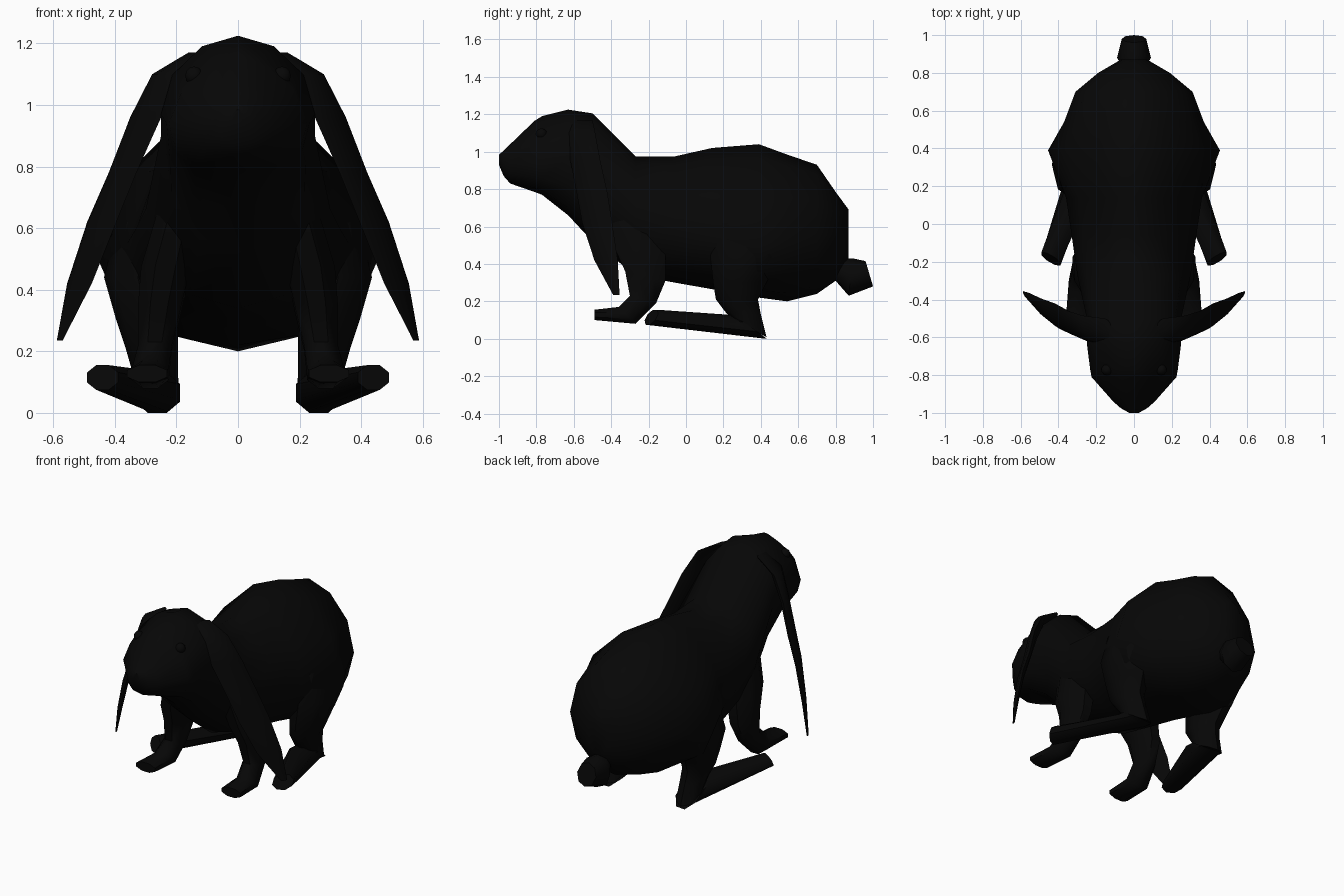
import bpy, bmesh, math
from mathutils import Vector as V

if "Cube" in bpy.data.objects:
    bpy.data.objects.remove(bpy.data.objects["Cube"])

fur = bpy.data.materials.new("black_fur")
fur.diffuse_color = (0.002, 0.002, 0.002, 1)
fur.use_nodes = True
fur.node_tree.nodes["Principled BSDF"].inputs["Base Color"].default_value = fur.diffuse_color


def finish(name, bm):
    bmesh.ops.recalc_face_normals(bm, faces=bm.faces)
    me = bpy.data.meshes.new(name)
    bm.to_mesh(me)
    bm.free()
    me.materials.append(fur)
    for p in me.polygons:
        p.use_smooth = True
    ob = bpy.data.objects.new(name, me)
    bpy.context.collection.objects.link(ob)
    bpy.context.view_layer.objects.active = ob
    ob.select_set(True)
    bpy.ops.object.shade_smooth_by_angle(angle=math.radians(50))
    ob.select_set(False)


def loft(name, rings):
    """Skin a list of equal-length point rings and cap both ends."""
    bm = bmesh.new()
    vs = [[bm.verts.new(p) for p in r] for r in rings]
    n = len(vs[0])
    for a, b in zip(vs, vs[1:]):
        for i in range(n):
            j = (i + 1) % n
            bm.faces.new((a[i], a[j], b[j], b[i]))
    bm.faces.new(vs[0])
    bm.faces.new(vs[-1])
    finish(name, bm)


def oval(c, a, b, n, turn=0.0):
    ts = [2 * math.pi * (i + turn) / n for i in range(n)]
    return [c + a * math.cos(t) + b * math.sin(t) for t in ts]


def body_ring(y, bottom, top, w, mid, upper, lower):
    """Vertical cross-section; exponents narrow the upper and lower halves."""
    pts = []
    for i in range(12):
        t = 2 * math.pi * i / 12
        c, s = math.cos(t), math.sin(t)
        x = math.copysign(abs(c) ** (upper if s > 0 else lower), c) * w
        pts.append(V((x, y, mid + s * ((top - mid) if s > 0 else (mid - bottom)))))
    return pts


def limb(name, side, sections, n, turn=0.5):
    """Sections: x centre, half width, skew, front (y, z), back (y, z)."""
    rings = []
    for x, w, skew, y1, z1, y2, z2 in sections:
        p, q = V((side * x, y1, z1)), V((side * x, y2, z2))
        k = 1 / math.cos(math.pi / n) if turn else 1
        rings.append(oval((p + q) / 2, V((side * w * k, skew * w, 0)), (q - p) / 2 * k, n, turn))
    loft(name, rings)


# Head, neck and trunk in one skin, nose to rump
loft("body", [body_ring(*r) for r in [
    (-1.0, .93, .985, .025, .96, 1, 1),
    (-.975, .87, 1.005, .07, .94, 1, .8),
    (-.94, .83, 1.04, .11, .93, 1.2, .7),
    (-.81, .785, 1.165, .225, .94, 1.6, .7),
    (-.77, .77, 1.19, .232, .94, 1.6, .7),
    (-.63, .66, 1.225, .25, .97, 1.1, .9),
    (-.50, .52, 1.205, .25, .90, 1, 1),
    (-.27, .34, .975, .30, .66, 1.2, 1),
    (-.06, .30, .975, .33, .60, 1.4, 1),
    (.14, .265, 1.02, .36, .55, 1.5, 1),
    (.39, .22, 1.04, .455, .50, 1.45, 1),
    (.54, .20, .985, .37, .53, 1.3, 1),
    (.70, .24, .93, .31, .55, 1.1, 1),
    (.80, .31, .785, .19, .56, 1, 1),
    (.87, .43, .69, .07, .56, 1, 1)]])

# Stubby tail
limb("tail", 1, [
    (0, .05, 0, .80, .31, .83, .43),
    (0, .09, 0, .87, .23, .89, .43),
    (0, .065, 0, 1.0, .28, .96, .415)], 8, 0)

for s, side in ((1, "left"), (-1, "right")):
    # Foreleg and paw
    limb("front_leg_" + side, s, [
        (.18, .07, 0, -.42, .70, -.16, .68),
        (.235, .08, 0, -.38, .48, -.11, .46),
        (.255, .07, 0, -.325, .36, -.11, .31),
        (.27, .055, 0, -.30, .23, -.16, .19),
        (.285, .06, 0, -.36, .17, -.27, .08),
        (.295, .065, 0, -.49, .155, -.49, .10)], 8)
    # Haunch and shank, ending on the heel
    limb("hind_leg_" + side, s, [
        (.28, .11, 0, .14, .62, .52, .62),
        (.325, .11, 0, .13, .44, .50, .44),
        (.295, .10, 0, .145, .30, .43, .30),
        (.28, .085, 0, .16, .21, .385, .21),
        (.27, .075, 0, .205, .15, .40, .13),
        (.262, .07, 0, .25, .10, .43, .01)], 8, 0)
    # Long hind foot, heel to toe
    limb("hind_foot_" + side, s, [
        (.262, .074, .1, .25, .125, .43, .0),
        (.262, .074, .2, .20, .13, .38, .006),
        (.44, .05, .6, -.165, .155, -.205, .075)], 8)
    # Drooping ear: a thin blade, front edge inside and back edge outside
    rings = []
    for z, x1, y1, x2, y2, t in [
            (1.17, .11, -.61, .155, -.50, .02), (1.10, .20, -.63, .27, -.485, .03),
            (.96, .25, -.62, .35, -.46, .025), (.78, .33, -.585, .42, -.42, .02),
            (.62, .395, -.555, .49, -.395, .018), (.42, .475, -.49, .555, -.365, .014),
            (.235, .57, -.39, .588, -.355, .005)]:
        p, q = V((s * x1, y1, z)), V((s * x2, y2, z))
        b = (q - p) / 2
        rings.append(oval((p + q) / 2, V((b.y, -b.x, 0)).normalized() * t, b, 8))
    loft("ear_" + side, rings)
    # Eye bead
    bm = bmesh.new()
    bmesh.ops.create_uvsphere(bm, u_segments=10, v_segments=6, radius=.03)
    bmesh.ops.translate(bm, verts=bm.verts, vec=(s * .143, -.772, 1.095))
    finish("eye_" + side, bm)
